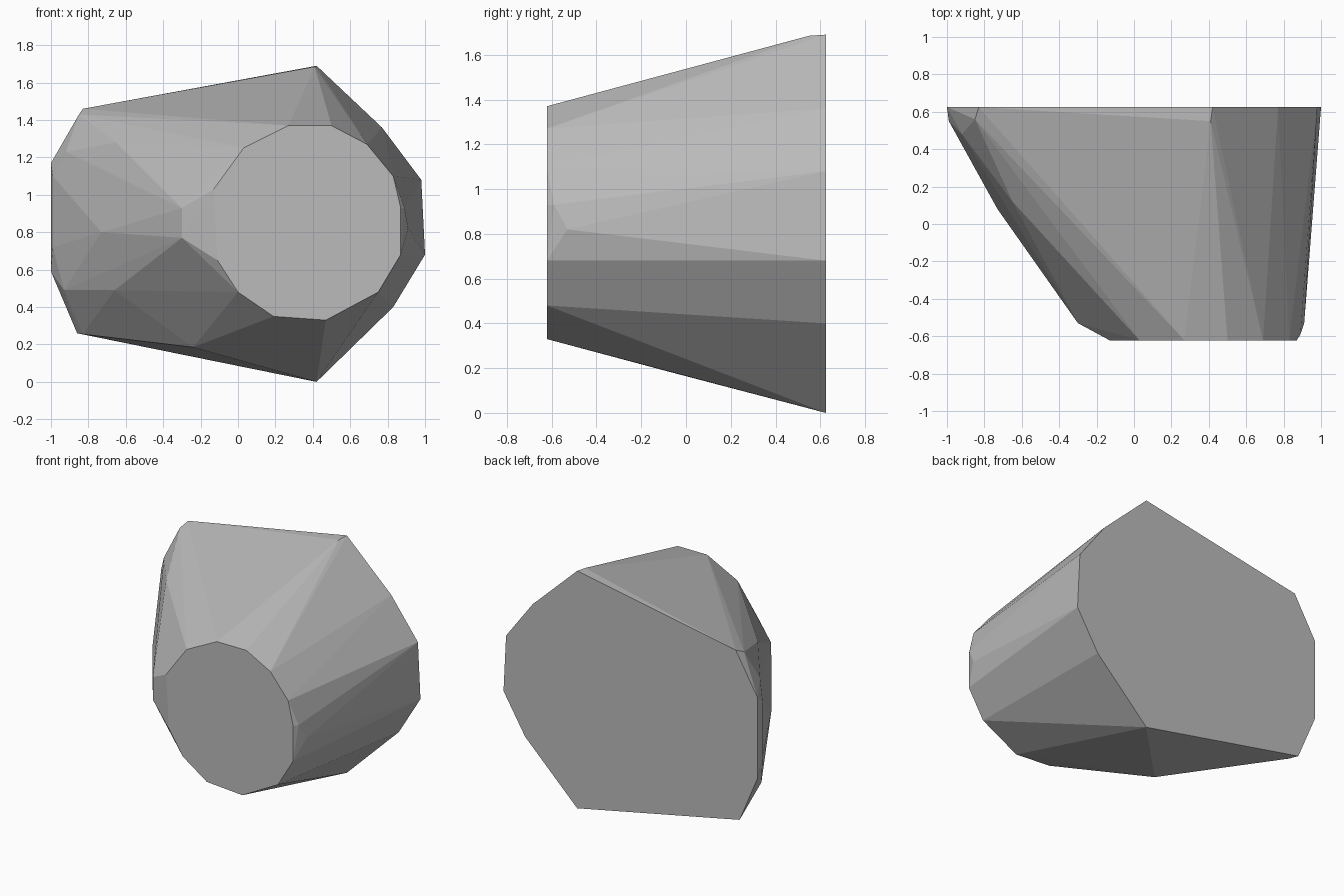
import bpy, bmesh

# Outlines as (x, z) pairs
BACK_Y, FRONT_Y = 0.625, -0.622
back = [(-0.83, 1.46), (0.42, 1.69), (0.77, 1.36), (0.98, 1.08), (1.0, 0.68),
        (0.83, 0.40), (0.42, 0.0), (-0.86, 0.26), (-1.0, 0.59), (-1.0, 1.17)]
front = [(0.27, 1.37), (0.50, 1.37), (0.69, 1.27), (0.83, 1.10), (0.87, 0.93),
         (0.87, 0.68), (0.75, 0.48), (0.47, 0.33), (0.19, 0.35), (0.0, 0.48),
         (-0.11, 0.65), (-0.13, 1.03), (0.03, 1.25)]

# Corners on the sloping sides
sides = [(-0.30, -0.53, 0.77), (-0.30, -0.53, 0.93),
         (0.91, -0.53, 0.82), (0.89, -0.59, 0.93),
         (-0.73, 0.08, 0.80), (-0.65, 0.12, 1.28), (-0.66, 0.10, 0.49),
         (-0.62, 0.16, 0.40), (-0.93, 0.48, 0.49), (-0.92, 0.48, 1.23),
         (-0.99, 0.55, 0.72), (-0.99, 0.55, 1.10), (-0.85, 0.56, 1.43),
         (-0.83, 0.57, 0.255), (0.41, 0.55, 1.685), (-0.24, -0.08, 0.185)]

points = ([(x, BACK_Y, z) for x, z in back]
          + [(x, FRONT_Y, z) for x, z in front] + sides)

# Faceted rock: convex hull around all corners
bm = bmesh.new()
for p in points:
    bm.verts.new(p)
hull = bmesh.ops.convex_hull(bm, input=bm.verts[:])
loose = {g for g in hull["geom_interior"] + hull["geom_unused"]
         if isinstance(g, bmesh.types.BMVert)}
bmesh.ops.delete(bm, geom=list(loose), context='VERTS')
bmesh.ops.dissolve_limit(bm, angle_limit=0.01, verts=bm.verts[:], edges=bm.edges[:])
bmesh.ops.recalc_face_normals(bm, faces=bm.faces[:])

mesh = bpy.data.meshes.new("rock")
bm.to_mesh(mesh)
bm.free()
rock = bpy.data.objects.new("rock", mesh)
bpy.context.collection.objects.link(rock)

# Plain grey stone
stone = bpy.data.materials.new("stone_grey")
stone.diffuse_color = (0.5, 0.5, 0.5, 1.0)
mesh.materials.append(stone)
